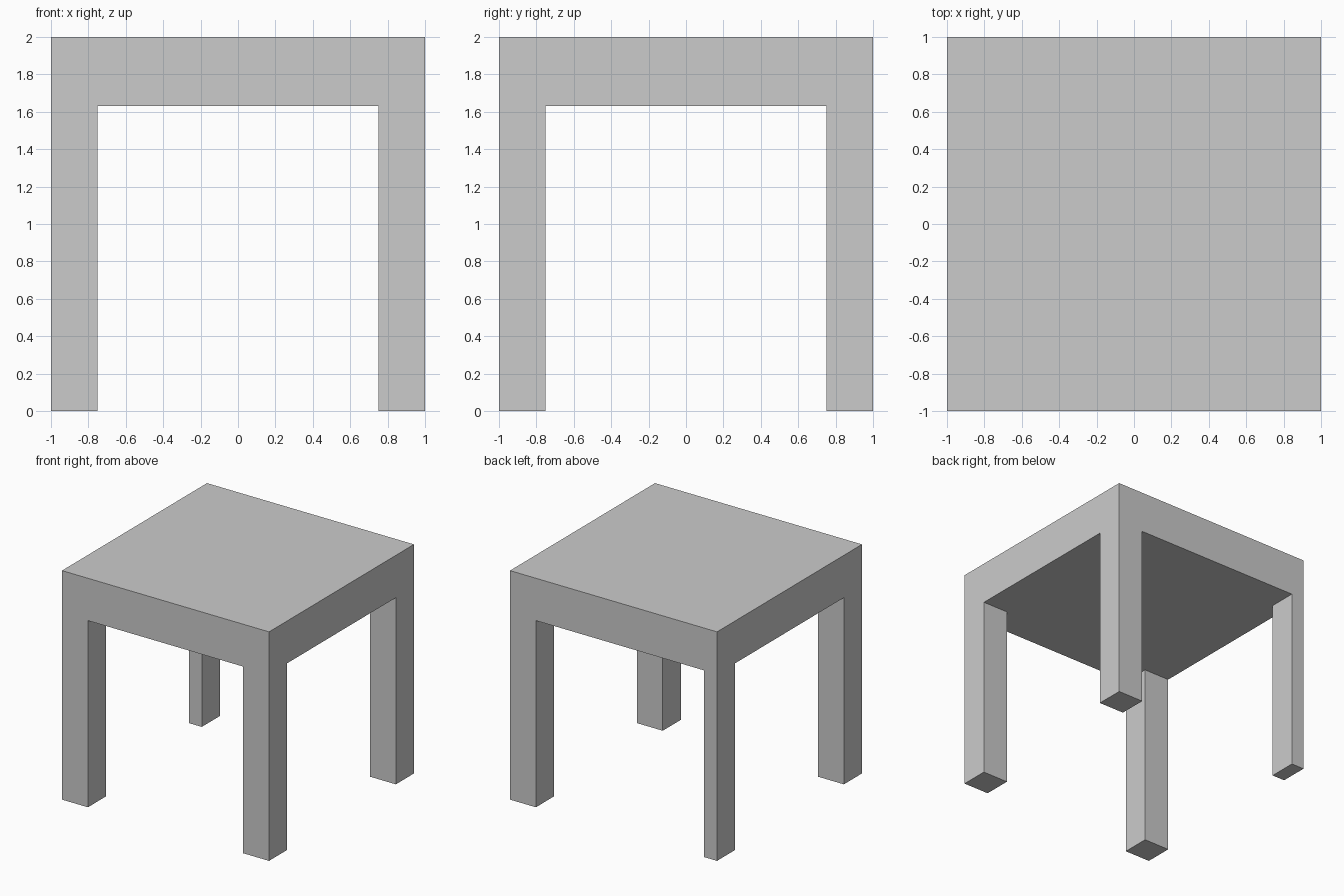
import bpy

if "Cube" in bpy.data.objects:
    bpy.data.objects.remove(bpy.data.objects["Cube"])

UNDERSIDE = 1.63   # height where the legs meet the top
TOP = 2.0
LEG = 0.25
THIN = 0.125       # the back left leg is narrower in x


def box(name, lo, hi):
    """Axis-aligned box between two corners."""
    size = [b - a for a, b in zip(lo, hi)]
    centre = [(a + b) / 2 for a, b in zip(lo, hi)]
    bpy.ops.mesh.primitive_cube_add(size=1, location=centre)
    obj = bpy.context.object
    obj.name = name
    obj.scale = size
    bpy.ops.object.transform_apply(location=False, rotation=False, scale=True)
    return obj


# Thick table top
box("table_top", (-1, -1, UNDERSIDE), (1, 1, TOP))

# Four corner legs, flush with the sides of the top
for name, sx, sy, width in (
    ("front_left_leg", -1, -1, LEG),
    ("front_right_leg", 1, -1, LEG),
    ("back_right_leg", 1, 1, LEG),
    ("back_left_leg", -1, 1, THIN),
):
    xs = sorted((sx, sx * (1 - width)))
    ys = sorted((sy, sy * (1 - LEG)))
    box(name, (xs[0], ys[0], 0), (xs[1], ys[1], UNDERSIDE))
